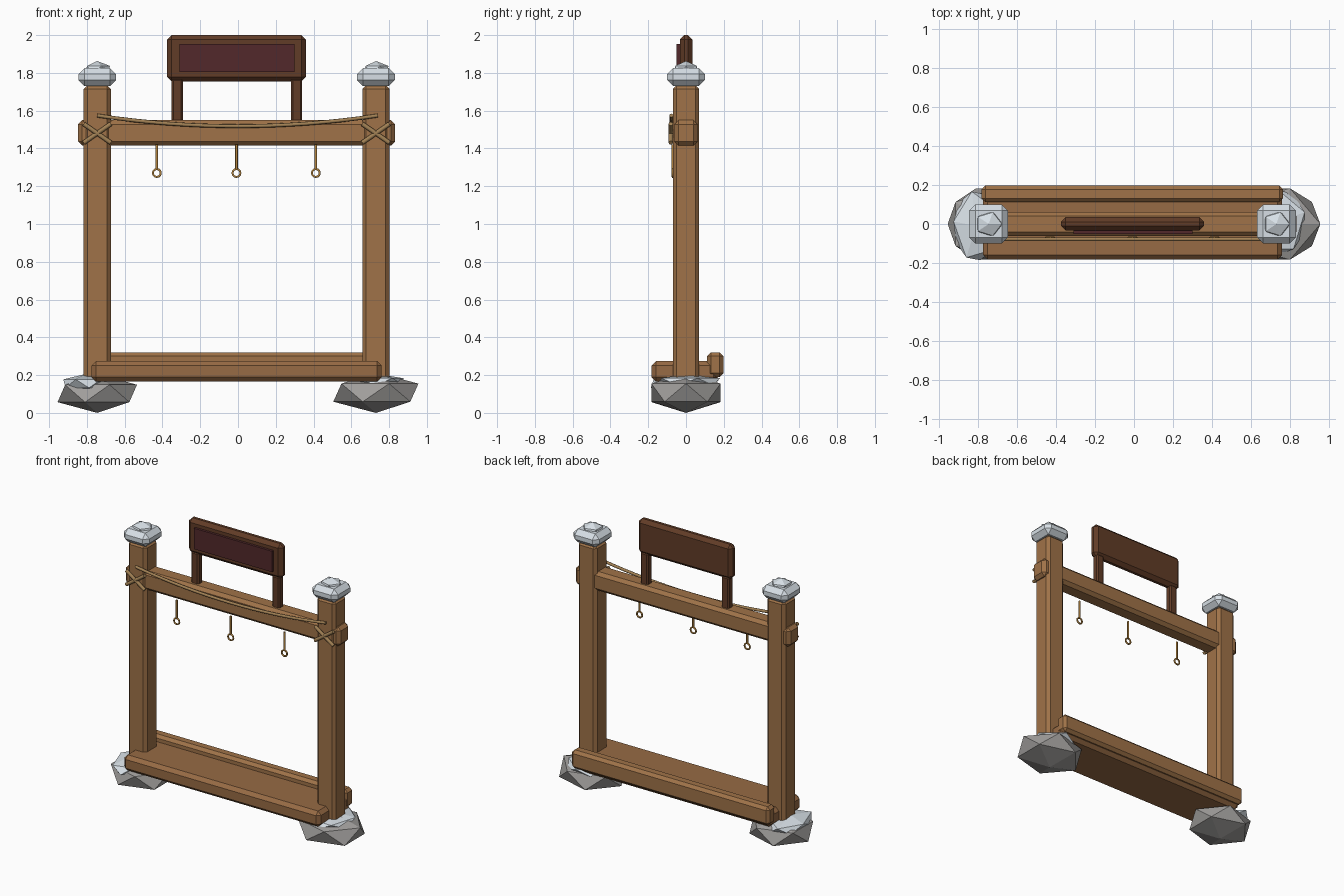
import bpy, bmesh, math
from mathutils import Vector, Matrix

if "Cube" in bpy.data.objects:
    bpy.data.objects.remove(bpy.data.objects["Cube"])


def material(name, rgb):
    m = bpy.data.materials.new(name)
    m.diffuse_color = (*rgb, 1)
    m.use_nodes = True
    m.node_tree.nodes["Principled BSDF"].inputs["Base Color"].default_value = m.diffuse_color
    return m


WOOD = material("wood", (0.35, 0.17, 0.065))
PLANK = material("plank_wood", (0.31, 0.145, 0.058))
DARK = material("dark_wood", (0.12, 0.045, 0.02))
PANEL = material("panel_red", (0.085, 0.022, 0.024))
ROPE = material("rope_fibre", (0.36, 0.22, 0.09))
BRASS = material("brass", (0.45, 0.23, 0.05))
STONE = material("stone", (0.35, 0.34, 0.33))
PALE = material("pale_stone", (0.68, 0.74, 0.79))


def finish(name, bm, mat):
    me = bpy.data.meshes.new(name)
    bm.to_mesh(me)
    bm.free()
    ob = bpy.data.objects.new(name, me)
    bpy.context.collection.objects.link(ob)
    me.materials.append(mat)
    return ob


def box(name, lo, hi, mat, bevel=0.0):
    """Chamfered box between two corners."""
    lo, hi = Vector(lo), Vector(hi)
    bm = bmesh.new()
    bmesh.ops.create_cube(bm, size=1, matrix=Matrix.Translation((lo + hi) / 2)
                          @ Matrix.Diagonal((*(hi - lo), 1)))
    if bevel:
        bmesh.ops.bevel(bm, geom=bm.edges[:], offset=bevel, segments=1,
                        profile=0.5, affect='EDGES')
    return finish(name, bm, mat)


def rock(name, centre, radii, mat, turn=0.0):
    """Squashed twenty-sided stone."""
    bm = bmesh.new()
    bmesh.ops.create_icosphere(bm, subdivisions=1, radius=1,
                               matrix=Matrix.Translation(centre)
                               @ Matrix.Diagonal((*radii, 1))
                               @ Matrix.Rotation(turn, 4, 'Z'))
    return finish(name, bm, mat)


def tube(name, points, radius, mat, cyclic=False, sides=2):
    """Round cord swept through points, turned into a mesh."""
    cu = bpy.data.curves.new(name, 'CURVE')
    cu.dimensions = '3D'
    cu.bevel_depth, cu.bevel_resolution, cu.use_fill_caps = radius, sides, True
    sp = cu.splines.new('POLY')
    sp.points.add(len(points) - 1)
    for p, co in zip(sp.points, points):
        p.co = (*co, 1)
    sp.use_cyclic_u = cyclic
    cu.materials.append(mat)
    ob = bpy.data.objects.new(name, cu)
    bpy.context.collection.objects.link(ob)
    return ob


# Posts with stone caps, lashings and footing rocks
for side, x in (("left", -0.745), ("right", 0.73)):
    box(f"{side}_post", (x - 0.072, -0.07, 0.17), (x + 0.072, 0.07, 1.735), WOOD, 0.02)
    box(f"{side}_cap", (x - 0.1, -0.1, 1.73), (x + 0.1, 0.1, 1.825), PALE, 0.032)
    rock(f"{side}_cap_knob", (x, 0, 1.815), (0.075, 0.07, 0.048), PALE)
    for s in (-1, 1):
        tube(f"{side}_lashing", [(x - 0.072, -0.08, 1.48 - 0.05 * s),
                                 (x + 0.072, -0.08, 1.48 + 0.05 * s)], 0.012, ROPE)

rock("left_footing", (-0.745, 0, 0.103), (0.235, 0.215, 0.103), STONE)
rock("right_footing", (0.73, 0, 0.107), (0.252, 0.215, 0.107), STONE)
# Pale slabs over the footings
rock("left_pale_slab", (-0.81, -0.01, 0.155), (0.13, 0.2, 0.05), PALE, 0.5)
rock("right_pale_slab", (0.73, 0.01, 0.165), (0.17, 0.19, 0.042), PALE, 0.3)

# Cross beam
box("cross_beam", (-0.847, -0.062, 1.415), (0.832, 0.062, 1.55), WOOD, 0.022)

# Base plank and raised back rail
box("base_plank", (-0.775, -0.182, 0.165), (0.76, 0.17, 0.275), PLANK, 0.024)
box("back_rail", (-0.782, 0.112, 0.19), (0.765, 0.198, 0.32), WOOD, 0.02)

# Sign board on two legs
box("sign_board", (-0.375, -0.033, 1.755), (0.36, 0.035, 2.0), DARK, 0.024)
box("sign_panel", (-0.31, -0.05, 1.805), (0.3, -0.02, 1.952), PANEL)
for x in (-0.322, 0.31):
    box("sign_leg", (x - 0.03, -0.025, 1.54), (x + 0.03, 0.028, 1.77), DARK, 0.01)

# Sagging rope
N = 16
tube("hanging_rope", [(-0.745 + 1.485 * i / N, -0.078,
                       1.518 + 0.056 * (2 * i / N - 1) ** 2) for i in range(N + 1)],
     0.01, ROPE)

# Hanging hooks with rings
for x in (-0.43, -0.008, 0.412):
    tube("hook_rod", [(x, -0.07, 1.42), (x, -0.07, 1.29)], 0.007, BRASS)
    tube("hook_ring", [(x + 0.021 * math.cos(a * math.pi / 6), -0.07,
                        1.27 + 0.021 * math.sin(a * math.pi / 6)) for a in range(12)],
         0.006, BRASS, cyclic=True, sides=1)
